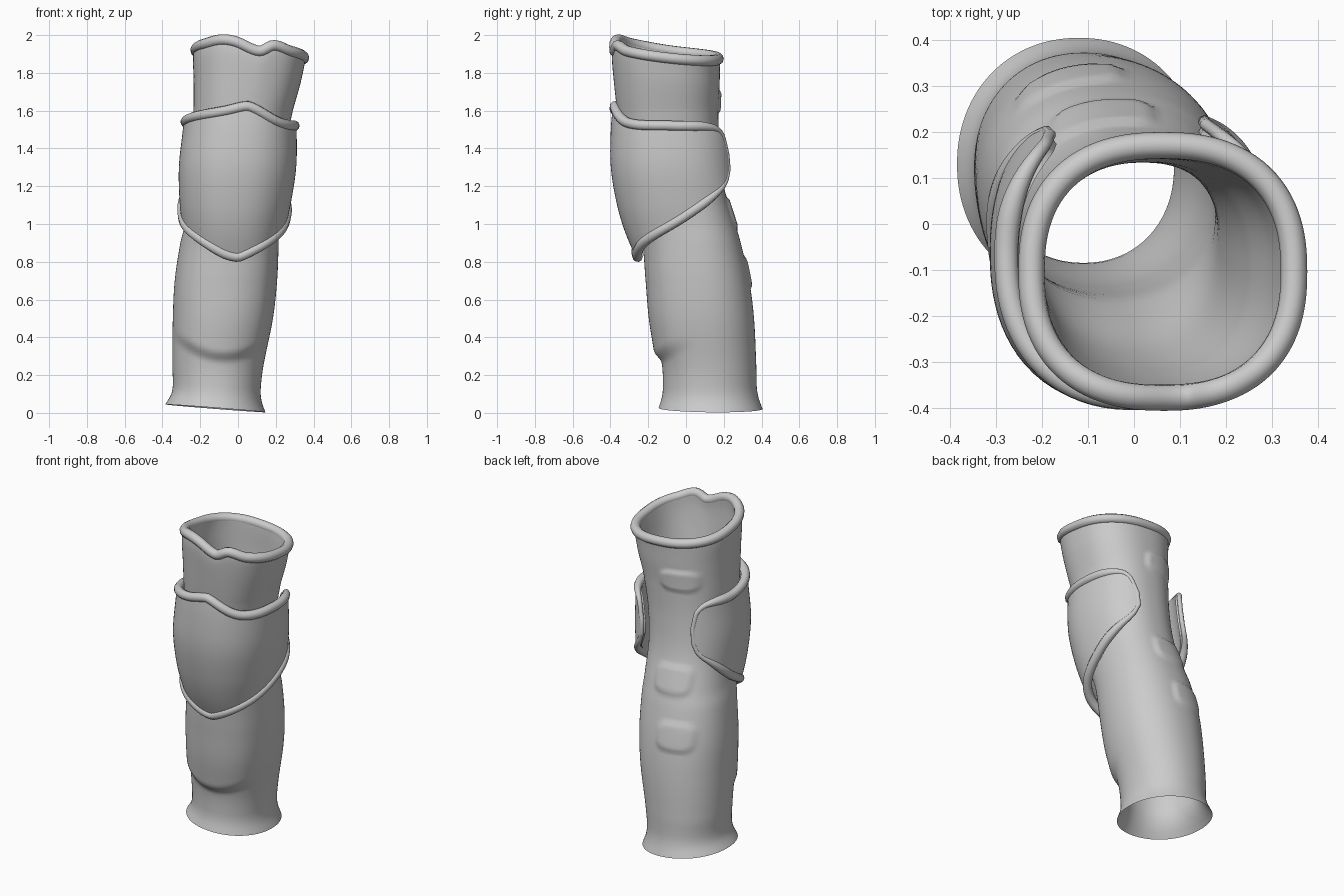
import bpy, bmesh, math

if "Cube" in bpy.data.objects:
    bpy.data.objects.remove(bpy.data.objects["Cube"])

# ---------- helpers ----------
def interp(keys, x):
    """Smooth (Hermite) interpolation through keyed tuples (x, a, b, ...)."""
    n = len(keys)
    x = min(max(x, keys[0][0]), keys[-1][0])
    i = max(k for k in range(n - 1) if keys[k][0] <= x)
    a, b = keys[i], keys[i + 1]
    p, q = keys[max(i - 1, 0)], keys[min(i + 2, n - 1)]
    h = b[0] - a[0]
    t = (x - a[0]) / h
    out = []
    for c in range(1, len(a)):
        m0 = (b[c] - p[c]) / (b[0] - p[0]) * h
        m1 = (q[c] - a[c]) / (q[0] - a[0]) * h
        out.append((2*t**3 - 3*t**2 + 1)*a[c] + (t**3 - 2*t*t + t)*m0
                   + (3*t*t - 2*t**3)*b[c] + (t**3 - t*t)*m1)
    return out

def step(a, b, x):
    t = min(max((x - a) / (b - a), 0), 1)
    return t * t * (3 - 2 * t)

def section(keys, z, ang, inset=0.0, n=2.3):
    """Point on a superellipse given by x and y limits at height z."""
    x0, x1, y0, y1 = interp(keys, z)
    c, s = math.cos(ang), math.sin(ang)
    r = (abs(c)**n + abs(s)**n) ** (-1 / n)
    return ((x0 + x1)/2 + ((x1 - x0)/2 - inset) * r * c,
            (y0 + y1)/2 + ((y1 - y0)/2 - inset) * r * s)

def loft(name, rings, closed):
    """Skin closed rings; join last to first, or cap both ends."""
    bm = bmesh.new()
    vs = [[bm.verts.new(p) for p in r] for r in rings]
    m, k = len(vs), len(vs[0])
    for i in range(m if closed else m - 1):
        a, b = vs[i], vs[(i + 1) % m]
        for j in range(k):
            bm.faces.new((a[j], a[(j+1) % k], b[(j+1) % k], b[j]))
    if not closed:
        bm.faces.new(vs[0])
        bm.faces.new(vs[-1])
    bmesh.ops.recalc_face_normals(bm, faces=bm.faces)
    me = bpy.data.meshes.new(name)
    bm.to_mesh(me)
    bm.free()
    ob = bpy.data.objects.new(name, me)
    bpy.context.collection.objects.link(ob)
    smooth(ob)

def smooth(ob):
    bpy.ops.object.select_all(action='DESELECT')
    ob.select_set(True)
    bpy.context.view_layer.objects.active = ob
    bpy.ops.object.shade_smooth_by_angle(angle=math.radians(50))

def bead(name, pts, radius):
    """Round bead along a closed outline; pts = (x, y, z, radius scale)."""
    cu = bpy.data.curves.new(name, 'CURVE')
    cu.dimensions = '3D'
    cu.bevel_depth, cu.bevel_resolution = radius, 3
    sp = cu.splines.new('POLY')
    sp.points.add(len(pts) - 1)
    for p, q in zip(sp.points, pts):
        p.co, p.radius = (*q[:3], 1), q[3]
    sp.use_cyclic_u = True
    ob = bpy.data.objects.new(name, cu)
    bpy.context.collection.objects.link(ob)
    bpy.ops.object.select_all(action='DESELECT')
    ob.select_set(True)
    bpy.context.view_layer.objects.active = ob
    bpy.ops.object.convert(target='MESH')
    smooth(bpy.context.view_layer.objects.active)

# ---------- sleeve tube ----------
TUBE = [  # z, xmin, xmax, ymin, ymax
    (0.0, -.385, .145, -.145, .405), (.06, -.355, .125, -.128, .385),
    (.12, -.345, .12, -.122, .375), (.25, -.348, .135, -.127, .372),
    (.5, -.345, .185, -.165, .36), (.7, -.335, .207, -.182, .335),
    (.9, -.305, .215, -.2, .29), (1.0, -.28, .215, -.23, .26),
    (1.2, -.25, .225, -.30, .2), (1.4, -.238, .25, -.34, .175),
    (1.6, -.235, .29, -.365, .172), (1.8, -.235, .33, -.383, .178),
    (1.93, -.238, .35, -.392, .18), (2.0, -.235, .36, -.39, .183)]
RIM_Z = [  # angle, height of the wavy top edge
    (-140, 1.98), (-120, 2.0), (-105, 1.99), (-80, 1.94), (-65, 1.97), (-45, 1.94),
    (0, 1.905), (45, 1.89), (90, 1.90), (135, 1.92), (180, 1.945), (220, 1.98)]
DIMPLES = [(-.06, 1.67), (-.07, 1.06), (-.14, .745)]   # finger patches on the back
SEG, ROWS = 112, 110

def rim_z(ang):
    d = math.degrees(ang)
    return interp(RIM_Z, d - 360 if d > 220 else d)[0]

def tube_point(zn, ang, inner):
    inset = .038 * min(1, zn / .16) if inner else 0
    x, y = section(TUBE, zn, ang, inset, 2.1 + .15 * zn)
    z = zn
    zb = .024 - .021 * math.cos(ang) - .003 * math.sin(ang)
    z += zb * max(0, 1 - zn / .3)
    z += (rim_z(ang) - 2.022) * max(0, (zn - 1.6) / .4)
    if not inner:
        c, s = math.cos(ang), math.sin(ang)
        if s < 0:   # raised front panel with a curved lower edge
            arc = .26 + 1.6 * (x + .07) ** 2
            k = .032 * step(arc, arc + .07, zn) * step(.1, .75, -s) * (1 - step(1.2, 1.5, zn))
            y -= k
        else:       # raised rounded patches
            for px, pz in DIMPLES:
                d = (((x - px) / .12) ** 4 + ((zn - pz) / .085) ** 4) ** .25
                y += .012 * (1 - step(.8, 1.05, d))
    return x, y, z

angs = [2 * math.pi * j / SEG for j in range(SEG)]
outer = [[tube_point(2 * i / ROWS, a, False) for a in angs] for i in range(ROWS + 1)]
inner = [[tube_point(2 * i / ROWS, a, True) for a in angs] for i in range(ROWS, 0, -2)]
loft("sleeve_tube", outer + inner, True)

# rolled rim around the wavy mouth
bead("top_rim", [(*section(TUBE, 2.0, a, .012, 2.4), rim_z(a) - .025, 1) for a in angs], .029)

# ---------- wrap-around guard ----------
PAD = [(.8, -.265, .215, -.255, .33), (.95, -.29, .245, -.32, .31),
       (1.1, -.308, .278, -.365, .29), (1.3, -.313, .308, -.398, .265),
       (1.5, -.292, .31, -.398, .25), (1.65, -.275, .30, -.385, .24)]
EDGE = [  # angle, top edge, bottom edge
    (127, 1.40, 1.31), (132, 1.49, 1.25), (145, 1.535, 1.19), (180, 1.54, 1.05),
    (225, 1.575, .93), (255, 1.60, .85), (270, 1.618, .828), (280, 1.622, .83),
    (315, 1.535, .91), (360, 1.52, 1.03), (400, 1.51, 1.17), (413, 1.47, 1.23),
    (420, 1.37, 1.29)]
NU, NV = 110, 24
A0, A1 = EDGE[0][0], EDGE[-1][0]
cols, top, bottom = [], [], []
for i in range(NU + 1):
    f = i / NU
    d = A0 + (A1 - A0) * (f - .12 * math.sin(2 * math.pi * f))  # denser at the ends
    a = math.radians(d)
    zt, zb = interp(EDGE, d)
    zs = [zb + (zt - zb) * j / NV for j in range(NV + 1)]
    out = [(*section(PAD, z, a), z) for z in zs]
    inn = [(*section(PAD, z, a, .034), z) for z in reversed(zs)]
    cols.append(out + inn)
    w = .5 + .5 * step(A0, A0 + 40, d) * (1 - step(A1 - 40, A1, d))
    top.append((*section(PAD, zt, a, .010), zt, w))
    bottom.append((*section(PAD, zb, a, .010), zb, w))
loft("guard_shell", cols, False)
bead("guard_edge_roll", top + bottom[::-1], .027)
